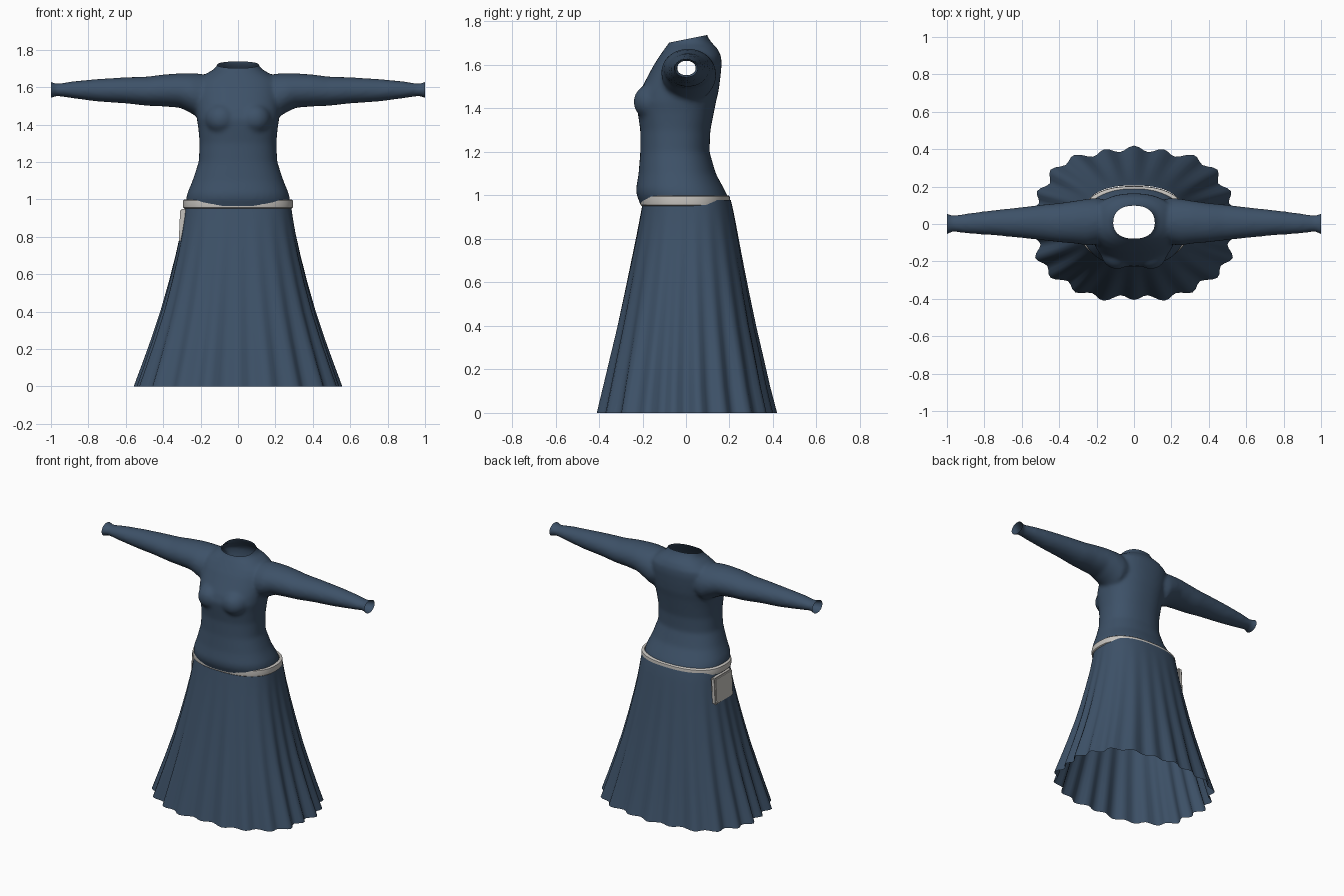
import bpy, bmesh, math
from mathutils import Vector

if "Cube" in bpy.data.objects:
    bpy.data.objects.remove(bpy.data.objects["Cube"])


def material(name, rgb):
    m = bpy.data.materials.new(name)
    m.diffuse_color = (*rgb, 1)
    m.use_nodes = True
    m.node_tree.nodes["Principled BSDF"].inputs["Base Color"].default_value = m.diffuse_color
    return m


NAVY = material("navy cloth", (0.047, 0.083, 0.138))
PALE = material("pale leather", (0.56, 0.54, 0.51))


def add_object(name, bm, mat, angle=40):
    bmesh.ops.recalc_face_normals(bm, faces=bm.faces)
    mesh = bpy.data.meshes.new(name)
    bm.to_mesh(mesh)
    ob = bpy.data.objects.new(name, mesh)
    bpy.context.collection.objects.link(ob)
    mesh.materials.append(mat)
    bpy.ops.object.select_all(action='DESELECT')
    ob.select_set(True)
    bpy.context.view_layer.objects.active = ob
    bpy.ops.object.shade_smooth_by_angle(angle=math.radians(angle))
    return ob


def oval(hx, front, back, n, segs, ripple=lambda t: 1):
    """Rounded-box outline; front and back are y limits."""
    cy, hy = (front + back) / 2, (back - front) / 2
    pts = []
    for i in range(segs):
        t = 2 * math.pi * i / segs
        c, s = math.cos(t), math.sin(t)
        r = ripple(t) / (abs(c) ** n + abs(s) ** n) ** (1 / n)
        pts.append((hx * r * c, cy + hy * r * s))
    return pts


def loft(bm, rings, caps=False, closed=False):
    loops = [[bm.verts.new(p) for p in ring] for ring in rings]
    pairs = list(zip(loops, loops[1:])) + ([(loops[-1], loops[0])] if closed else [])
    for a, b in pairs:
        for i in range(len(a)):
            j = (i + 1) % len(a)
            bm.faces.new((a[i], a[j], b[j], b[i]))
    if caps:
        bm.faces.new(loops[0])
        bm.faces.new(loops[-1])


# Bodice: torso, bust and sleeves as solids, fused and then cut open
solid = bmesh.new()
torso = [  # z, half width, front y, back y
    (0.90, .275, -.19, .185), (0.97, .278, -.214, .195), (1.00, .278, -.227, .19),
    (1.03, .272, -.23, .175), (1.10, .243, -.218, .137), (1.20, .21, -.21, .108),
    (1.30, .205, -.21, .112), (1.38, .212, -.222, .128), (1.43, .22, -.228, .138),
    (1.48, .225, -.212, .15), (1.54, .23, -.18, .158), (1.60, .23, -.148, .164),
    (1.64, .215, -.122, .162), (1.675, .165, -.098, .145), (1.70, .122, -.078, .12),
    (1.73, .106, -.07, .098), (1.80, .10, -.07, .09)]
loft(solid, [[(x, y, z) for x, y in oval(hx, f, b, 2.3, 48)] for z, hx, f, b in torso], True)

sleeve = [  # x, bottom z, top z, front y, back y
    (.10, 1.46, 1.64, -.08, .12), (.20, 1.43, 1.672, -.11, .14), (.25, 1.46, 1.674, -.115, .135),
    (.31, 1.49, 1.674, -.105, .125), (.40, 1.497, 1.668, -.098, .112), (.48, 1.50, 1.657, -.088, .105),
    (.60, 1.513, 1.653, -.075, .09), (.75, 1.523, 1.644, -.06, .074), (.88, 1.54, 1.632, -.052, .058),
    (.955, 1.551, 1.62, -.043, .047), (.975, 1.552, 1.619, -.043, .046),
    (1.0, 1.541, 1.629, -.056, .058), (1.04, 1.53, 1.64, -.066, .068)]
for side in (-1, 1):
    loft(solid, [[(side * x, v, u + (lo + hi) / 2) for u, v in oval((hi - lo) / 2, f, b, 2, 32)]
                 for x, lo, hi, f, b in sleeve], True)
    bust = bmesh.ops.create_uvsphere(solid, u_segments=24, v_segments=16, radius=1)
    for v in bust["verts"]:
        v.co = (side * .09 + v.co.x * .088, -.15 + v.co.y * .092, 1.43 + v.co.z * .085)

form = add_object("bodice_form", solid, NAVY)
remesh = form.modifiers.new("fuse", 'REMESH')
remesh.mode = 'VOXEL'
remesh.voxel_size = 0.011
relax = form.modifiers.new("relax", 'SMOOTH')
relax.factor = 0.5
relax.iterations = 9
bpy.context.view_layer.update()
fused = form.evaluated_get(bpy.context.evaluated_depsgraph_get())
bm = bmesh.new()
bm.from_mesh(fused.to_mesh())
fused.to_mesh_clear()
bpy.data.objects.remove(form)
# Openings at wrists, waist and tilted neckline
cuts = [((1, 0, 0), (1, 0, 0)), ((-1, 0, 0), (-1, 0, 0)), ((0, 0, .965), (0, 0, -1)),
        ((0, -.075, 1.703), (0, -.2, 1))]
for co, no in cuts:
    bmesh.ops.bisect_plane(bm, geom=bm.verts[:] + bm.edges[:] + bm.faces[:], dist=1e-5,
                           plane_co=Vector(co), plane_no=Vector(no), clear_outer=True)
add_object("bodice", bm, NAVY, 60)

# Skirt: flared open sheet whose folds deepen toward the hem
skirt = [  # z, half width, front y, back y, fold depth
    (0.0, .532, -.398, .398, .036), (0.12, .492, -.372, .37, .032), (0.25, .45, -.344, .344, .027),
    (0.40, .405, -.311, .313, .021), (0.55, .366, -.28, .285, .015), (0.70, .331, -.25, .258, .009),
    (0.82, .306, -.226, .237, .005), (0.90, .293, -.211, .223, .002), (0.95, .286, -.202, .213, 0),
    (0.978, .282, -.197, .206, 0)]
rings = []
for z, hx, f, b, depth in skirt:
    fold = lambda t, d=depth: 1 + d * (math.cos(22 * (t - math.pi / 2)) + .45 * math.sin(9 * t))
    rings.append([(x, y, z) for x, y in oval(hx, f, b, 2.5, 132, fold)])
bm = bmesh.new()
loft(bm, rings)
add_object("skirt", bm, NAVY, 60)

# Belt: thin rounded band
band = [(0.952, 0), (0.957, .006), (0.975, .008), (0.995, .006), (1.0, 0), (1.0, -.012), (0.952, -.012)]
bm = bmesh.new()
loft(bm, [[(x, y, z) for x, y in oval(.287 + o, -.204 - o, .195 + o, 2.4, 72)] for z, o in band], closed=True)
add_object("belt", bm, PALE)

# Pouch hanging from the belt on one hip
bm = bmesh.new()
bmesh.ops.create_cube(bm, size=1)
for v in bm.verts:
    low = v.co.z < 0
    v.co = (-.291 + v.co.x * .036 - (.008 if low else 0), .03 + v.co.y * .19, .86 + v.co.z * .18)
bmesh.ops.bevel(bm, geom=bm.edges[:], offset=.008, segments=2, affect='EDGES')
add_object("pouch", bm, PALE)
